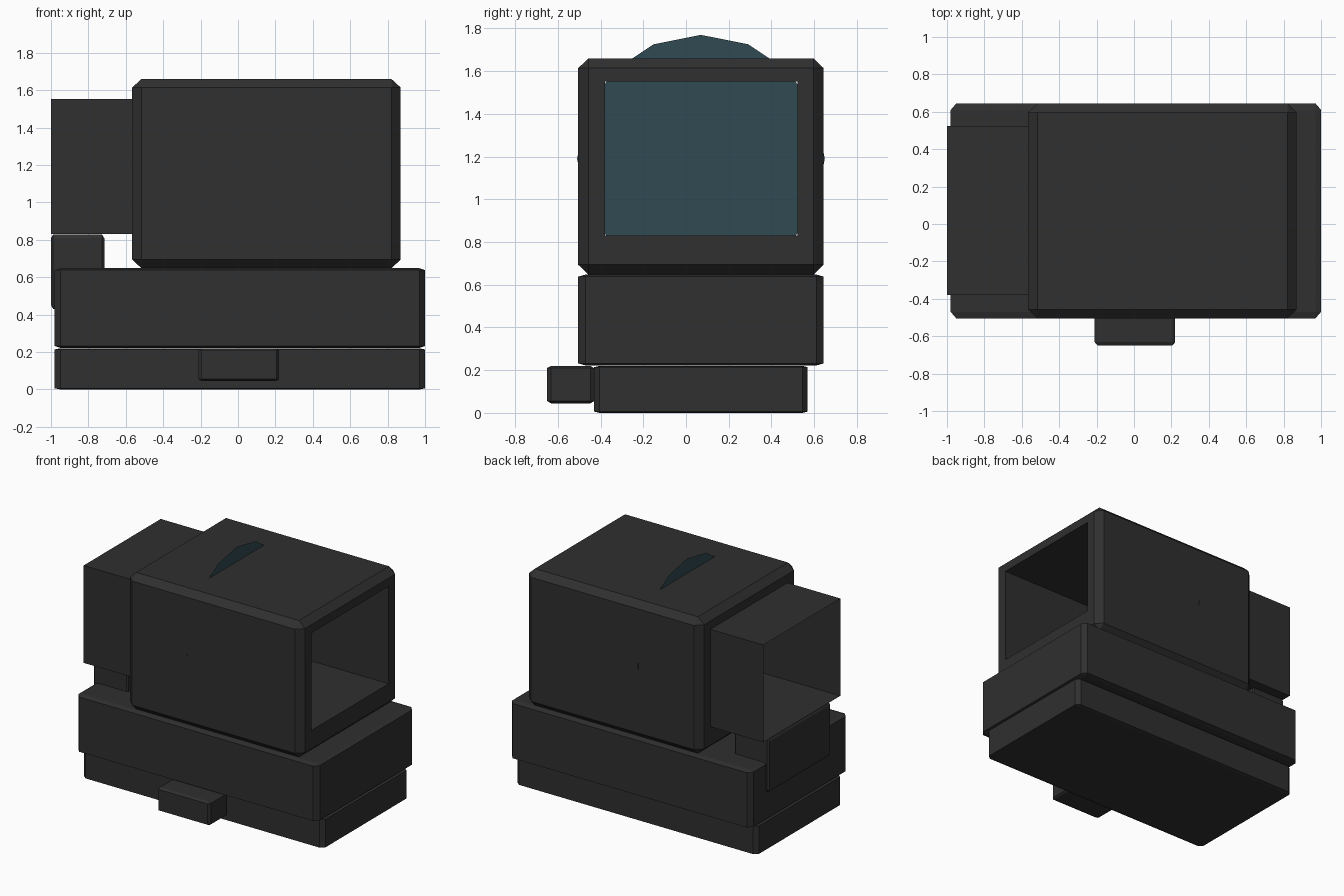
import bpy
import bmesh
from itertools import product
from math import pi
from mathutils import Matrix, Vector

cube = bpy.data.objects.get("Cube")
if cube:
    bpy.data.objects.remove(cube, do_unlink=True)


def material(name, color):
    mat = bpy.data.materials.new(name)
    mat.use_nodes = True
    mat.diffuse_color = (*color, 1)
    mat.node_tree.nodes["Principled BSDF"].inputs["Base Color"].default_value = (*color, 1)
    return mat


black = material("matte black", (0.029, 0.029, 0.029))
teal = material("dark teal glass", (0.031, 0.069, 0.086))


def finish(bm, name, mat):
    mesh = bpy.data.meshes.new(name)
    bm.to_mesh(mesh)
    bm.free()
    mesh.materials.append(mat)
    obj = bpy.data.objects.new(name, mesh)
    bpy.context.collection.objects.link(obj)
    return obj


def chamfered_box(lo, hi, cut):
    """Box between two corners, with its own chamfer width along each axis."""
    lo, hi, cut = Vector(lo), Vector(hi), Vector(cut)
    mid, half = (lo + hi) / 2, (hi - lo) / 2
    bm = bmesh.new()
    for signs in product((-1, 1), repeat=3):
        for full in range(3):
            bm.verts.new([mid[i] + signs[i] * (half[i] - (0 if i == full else cut[i]))
                          for i in range(3)])
    bmesh.ops.convex_hull(bm, input=bm.verts[:])
    bmesh.ops.dissolve_limit(bm, angle_limit=0.01, verts=bm.verts[:], edges=bm.edges[:])
    bmesh.ops.recalc_face_normals(bm, faces=bm.faces[:])
    return bm


def end_faces(bm):
    return [f for f in bm.faces if abs(f.normal.x) > 0.99]


# Solid blocks: base, body, button and the arm under the hood
blocks = {
    "base_plate": ((-0.98, -0.43, 0), (1, 0.57, 0.22), (0.03, 0.025, 0.006)),
    "main_body": ((-0.98, -0.505, 0.222), (1, 0.645, 0.648), (0.03, 0.035, 0.01)),
    "front_button": ((-0.21, -0.65, 0.045), (0.22, -0.43, 0.22), (0.015, 0.018, 0.01)),
    "hood_arm": ((-1, -0.27, 0.43), (-0.715, 0.46, 0.829), (0.012, 0.01, 0.02)),
}
for name, (lo, hi, cut) in blocks.items():
    finish(chamfered_box(lo, hi, cut), name, black)

# Opening shared by the housing and the hood
OPEN_Y = (-0.38, 0.523)
OPEN_Z = (0.83, 1.552)
center = Vector((-0.06, 0.07, 1.19))

# Housing: chamfered box with a rectangular tunnel along x
bm = chamfered_box((-0.566, -0.505, 0.648), (0.87, 0.645, 1.66), (0.05, 0.048, 0.046))
ends = end_faces(bm)
bmesh.ops.inset_individual(bm, faces=ends, thickness=0.05)
for v in {v for f in ends for v in f.verts}:
    v.co.y = OPEN_Y[v.co.y > center.y]
    v.co.z = OPEN_Z[v.co.z > center.z]
rims = list({e for f in ends for e in f.edges})
bmesh.ops.delete(bm, geom=ends, context='FACES_ONLY')
bmesh.ops.bridge_loops(bm, edges=rims)
bmesh.ops.recalc_face_normals(bm, faces=bm.faces[:])
finish(bm, "lens_housing", black)

# Hood: thin open tube continuing the tunnel
bm = bmesh.new()
bmesh.ops.create_cube(bm, size=1)
bmesh.ops.delete(bm, geom=end_faces(bm), context='FACES_ONLY')
for v in bm.verts:
    v.co = (-0.566 if v.co.x > 0 else -1, OPEN_Y[v.co.y > 0], OPEN_Z[v.co.z > 0])
finish(bm, "open_hood", black)

# Lens: flat sixteen-sided disc standing across the tunnel
bm = bmesh.new()
bmesh.ops.create_circle(bm, cap_ends=True, segments=16, radius=0.58,
                        matrix=Matrix.Translation(center) @ Matrix.Rotation(pi / 2, 4, 'Y'))
finish(bm, "lens", teal)
